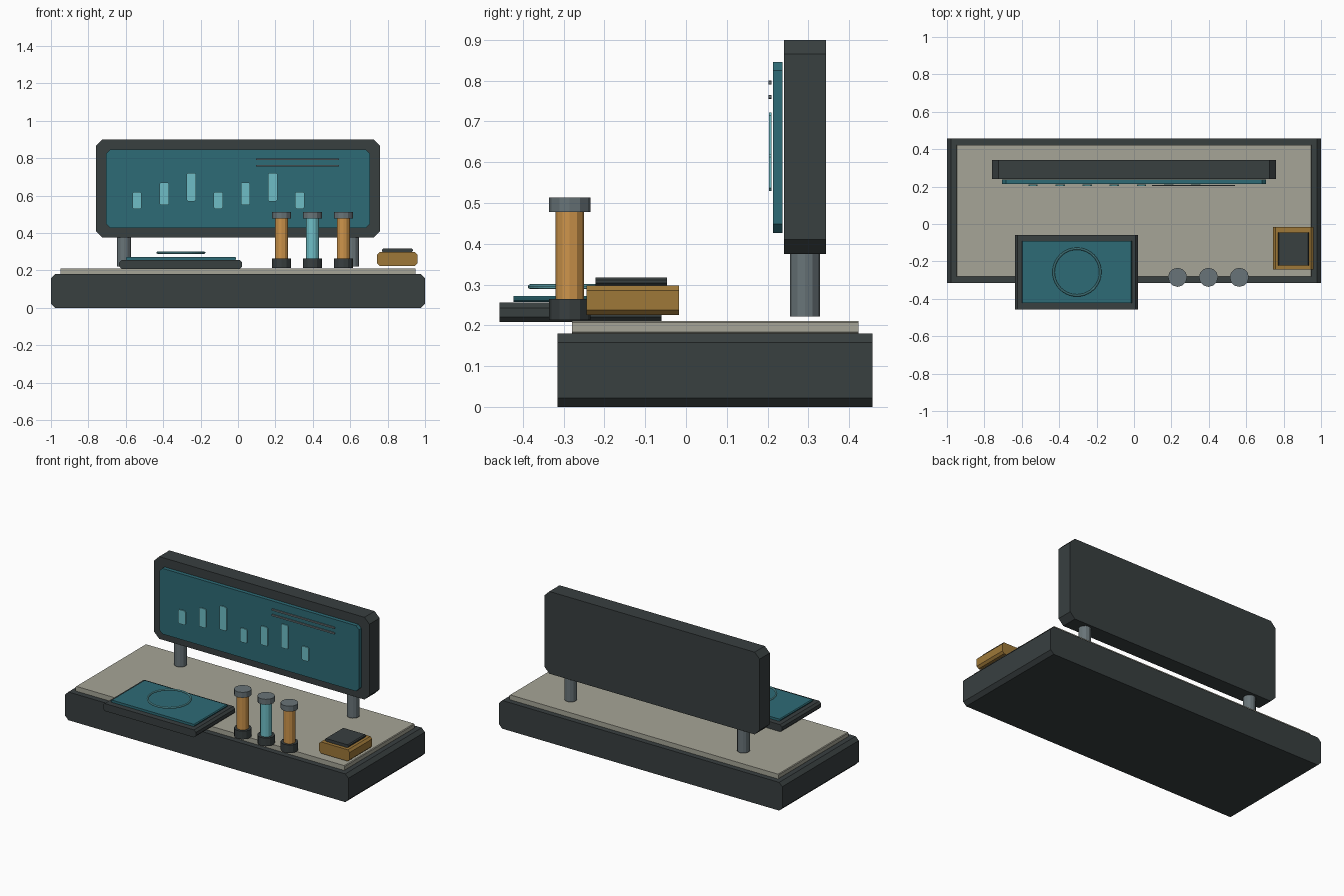
import bpy
import bmesh
from math import pi
from mathutils import Matrix

if "Cube" in bpy.data.objects:
    bpy.data.objects.remove(bpy.data.objects["Cube"], do_unlink=True)


def material(name, rgb):
    m = bpy.data.materials.new(name)
    m.use_nodes = True
    m.diffuse_color = (*rgb, 1)
    m.node_tree.nodes["Principled BSDF"].inputs["Base Color"].default_value = (*rgb, 1)
    return m


charcoal = material("charcoal", (0.040, 0.050, 0.051))
teal = material("teal", (0.027, 0.147, 0.181))
cyan = material("pale cyan", (0.156, 0.515, 0.565))
ochre = material("ochre", (0.342, 0.188, 0.040))
amber = material("amber", (0.610, 0.296, 0.070))
steel = material("steel", (0.141, 0.175, 0.188))
sand = material("sand", (0.381, 0.376, 0.309))


def finish(name, bm, mat):
    bmesh.ops.recalc_face_normals(bm, faces=bm.faces)
    mesh = bpy.data.meshes.new(name)
    bm.to_mesh(mesh)
    bm.free()
    mesh.materials.append(mat)
    obj = bpy.data.objects.new(name, mesh)
    bpy.context.collection.objects.link(obj)
    return obj


def slab(name, mat, x, y, z, cut):
    """Box whose x-z outline has cut corners, extruded along y."""
    outline = [(x[0] + cut, z[0]), (x[1] - cut, z[0]), (x[1], z[0] + cut), (x[1], z[1] - cut),
               (x[1] - cut, z[1]), (x[0] + cut, z[1]), (x[0], z[1] - cut), (x[0], z[0] + cut)]
    bm = bmesh.new()
    face = bm.faces.new([bm.verts.new((px, y[0], pz)) for px, pz in outline])
    extruded = bmesh.ops.extrude_face_region(bm, geom=[face])["geom"]
    verts = [v for v in extruded if isinstance(v, bmesh.types.BMVert)]
    bmesh.ops.translate(bm, verts=verts, vec=(0, y[1] - y[0], 0))
    return finish(name, bm, mat)


def cylinder(name, mat, x, y, z, radius, sides=12):
    bm = bmesh.new()
    bmesh.ops.create_cone(bm, cap_ends=True, segments=sides, radius1=radius, radius2=radius,
                          depth=z[1] - z[0],
                          matrix=Matrix.Translation((x, y, sum(z) / 2)))
    return finish(name, bm, mat)


# Base and worktop
slab("base", charcoal, (-1, 1), (-0.315, 0.457), (0, 0.18), 0.022)
slab("worktop", sand, (-0.95, 0.95), (-0.28, 0.423), (0.18, 0.211), 0.004)

# Rear display on two posts
slab("display_housing", charcoal, (-0.76, 0.76), (0.24, 0.343), (0.375, 0.9), 0.035)
slab("display_screen", teal, (-0.705, 0.705), (0.213, 0.237), (0.427, 0.846), 0.021)
for side, x in (("left", 0.61), ("right", -0.61)):
    cylinder(side + "_post", steel, x, 0.292, (0.222, 0.385), 0.037)

# Chart bars and thin lines on the display
for i in range(7):
    step = i % 3
    bottom = 0.53 + 0.02 * step
    x = -0.54 + 0.145 * i
    slab(f"chart_bar_{i + 1}", cyan, (x - 0.025, x + 0.025), (0.204, 0.21),
         (bottom, bottom + 0.09 + 0.031 * step), 0.007)
for name, z in (("upper_line", 0.795), ("lower_line", 0.76)):
    slab(name, steel, (0.095, 0.54), (0.202, 0.209), (z - 0.005, z + 0.005), 0.002)

# Tablet with a floating ring
slab("tablet_body", charcoal, (-0.635, 0.022), (-0.457, -0.06), (0.208, 0.256), 0.013)
slab("tablet_screen", teal, (-0.6, -0.01), (-0.423, -0.092), (0.257, 0.272), 0.005)
bpy.ops.mesh.primitive_torus_add(location=(-0.305, -0.257, 0.295), major_segments=40,
                                 minor_segments=8, major_radius=0.125, minor_radius=0.006)
ring = bpy.context.object
ring.name = "tablet_ring"
ring.data.materials.append(cyan)

# Three capped rods
for i, mat in enumerate((amber, cyan, amber)):
    x = 0.233 + 0.165 * i
    cylinder(f"rod_foot_{i + 1}", charcoal, x, -0.285, (0.213, 0.265), 0.051)
    cylinder(f"rod_{i + 1}", mat, x, -0.285, (0.265, 0.478), 0.035)
    cylinder(f"rod_cap_{i + 1}", steel, x, -0.285, (0.478, 0.513), 0.051)

# Block with a dark pad
slab("block", ochre, (0.743, 0.96), (-0.244, -0.017), (0.225, 0.298), 0.013)
slab("block_pad", charcoal, (0.77, 0.935), (-0.222, -0.046), (0.298, 0.317), 0.006)
